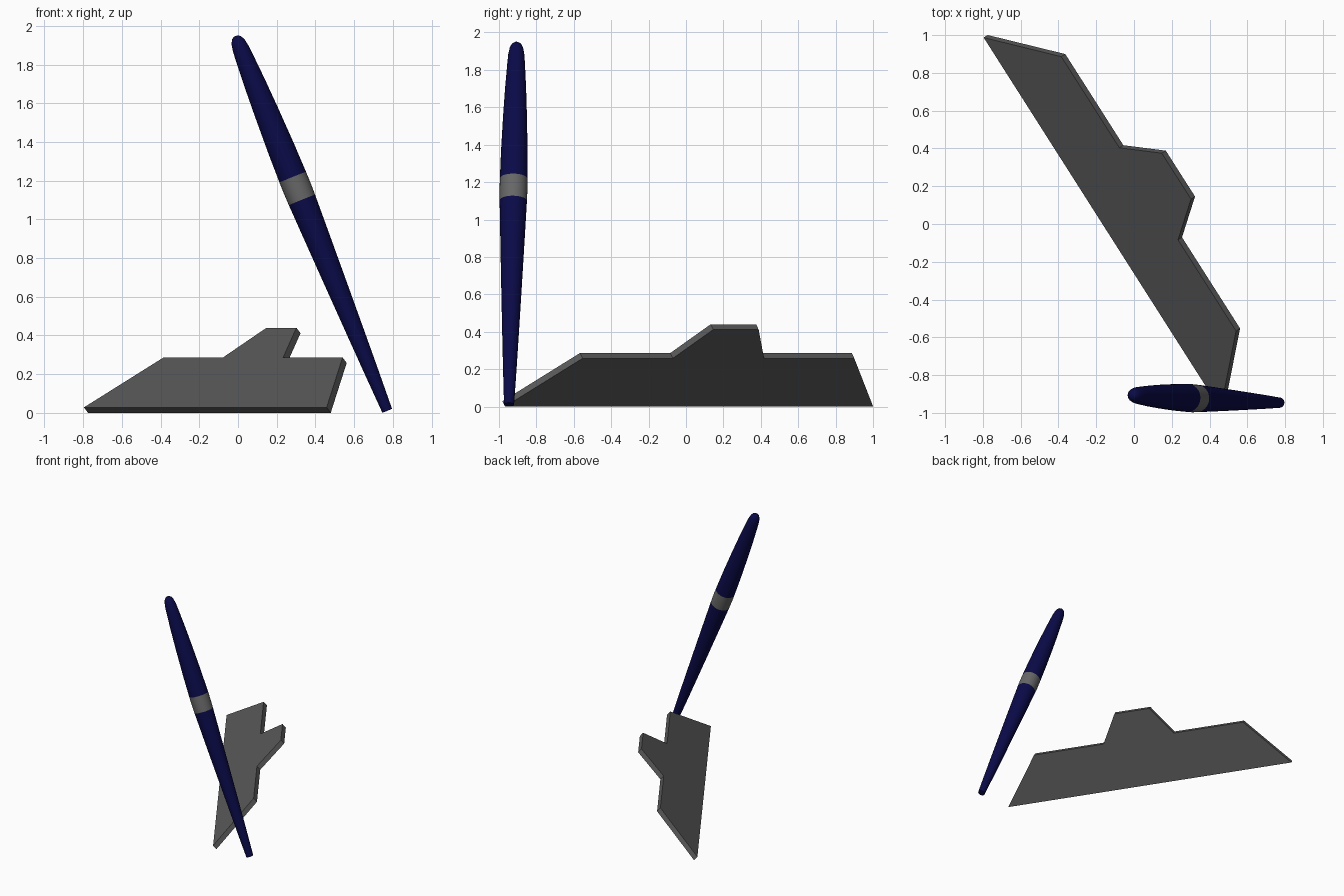
import bpy, bmesh, math
from mathutils import Vector, Matrix

if "Cube" in bpy.data.objects:
    bpy.data.objects.remove(bpy.data.objects["Cube"])


def material(name, r, g, b):
    m = bpy.data.materials.new(name)
    m.diffuse_color = (r, g, b, 1)
    m.use_nodes = True
    m.node_tree.nodes["Principled BSDF"].inputs["Base Color"].default_value = m.diffuse_color
    return m


navy = material("navy", 0.003, 0.003, 0.065)
dark_grey = material("dark_grey", 0.1, 0.1, 0.1)
band_grey = material("band_grey", 0.135, 0.135, 0.135)


def make_object(name, bm, matrix, mat, smooth=False):
    bmesh.ops.recalc_face_normals(bm, faces=bm.faces)
    mesh = bpy.data.meshes.new(name)
    bm.to_mesh(mesh)
    bm.free()
    ob = bpy.data.objects.new(name, mesh)
    ob.matrix_world = matrix
    bpy.context.collection.objects.link(ob)
    mesh.materials.append(mat)
    if smooth:
        bpy.ops.object.select_all(action='DESELECT')
        ob.select_set(True)
        bpy.context.view_layer.objects.active = ob
        bpy.ops.object.shade_smooth_by_angle(angle=math.radians(35))
    return ob


def frame(x, y, z, origin):
    m = Matrix((x, y, z)).transposed().to_4x4()
    m.translation = origin
    return m


def lathe(name, profile, matrix, mat, segments=32):
    """Closed solid turned around local z from (radius, height) points."""
    bm = bmesh.new()
    rings = [[bm.verts.new((r * math.cos(2 * math.pi * i / segments),
                            r * math.sin(2 * math.pi * i / segments), h))
              for i in range(segments)] for r, h in profile]
    for a, b in zip(rings, rings[1:]):
        for i in range(segments):
            j = (i + 1) % segments
            bm.faces.new((a[i], a[j], b[j], b[i]))
    bm.faces.new(rings[0])
    bm.faces.new(rings[-1])
    return make_object(name, bm, matrix, mat, True)


# Tilted flat plate: half outline mirrored about its middle, then extruded
L, T = 2.334, 0.038
tilt = math.radians(41.4)
half = [(0, 0), (0.306, 0.39), (0.878, 0.39), (1.023, 0.622)]
outline = half + [(L - u, v) for u, v in reversed(half)]
u_dir = Vector((0.537, -0.843, 0)).normalized()
across = Vector((-u_dir.y, u_dir.x, 0))
v_dir = across * math.cos(tilt) + Vector((0, 0, math.sin(tilt)))
w_dir = u_dir.cross(v_dir)
bm = bmesh.new()
face = bm.faces.new([bm.verts.new((u, v, 0)) for u, v in outline])
ext = bmesh.ops.extrude_face_region(bm, geom=[face])
bmesh.ops.translate(bm, vec=(0, 0, -T),
                    verts=[g for g in ext["geom"] if isinstance(g, bmesh.types.BMVert)])
make_object("plate", bm, frame(u_dir, v_dir, w_dir, (-0.796, 0.987, 0.0285)), dark_grey)

# Leaning pen: barrel, band and cap share one axis
start, end = Vector((0.771, -0.946, 0.011)), Vector((-0.012, -0.906, 1.947))
axis = (end - start).normalized()
side = Vector((0, 1, 0)).cross(axis).normalized()
pen = frame(side, axis.cross(side), axis, start)
length = (end - start).length
lathe("pen_barrel", [(0.027, 0), (0.036, 0.2), (0.045, 0.42), (0.055, 0.68),
                     (0.065, 0.95), (0.073, 1.175)], pen, navy)
lathe("pen_band", [(0.073, 1.175), (0.0745, 1.24), (0.074, 1.302)], pen, band_grey)
lathe("pen_cap", [(0.074, 1.302), (0.071, 1.46), (0.064, 1.66), (0.056, 1.83),
                  (0.047, 1.97), (0.043, 2.02), (0.036, length - 0.032),
                  (0.025, length - 0.01), (0.010, length)], pen, navy)
